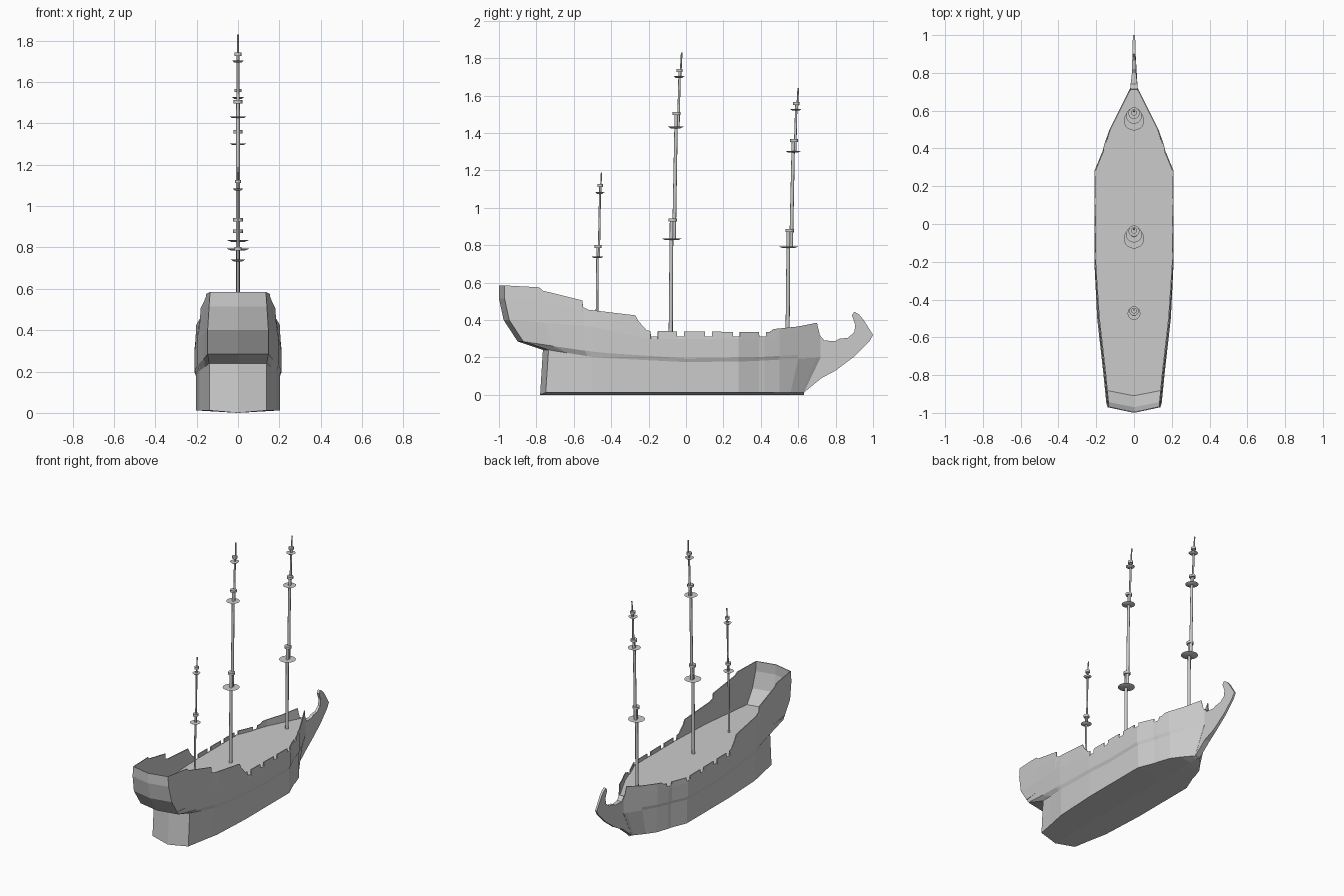
import bpy, bmesh, math

if "Cube" in bpy.data.objects:
    bpy.data.objects.remove(bpy.data.objects["Cube"])

def lerp(table, y):
    """Piecewise-linear lookup in a list of (y, value)."""
    if y <= table[0][0]:
        return table[0][1]
    for (a, u), (b, v) in zip(table, table[1:]):
        if y <= b:
            return u + (v - u) * (y - a) / (b - a)
    return table[-1][1]

def make(name, verts, faces):
    bm = bmesh.new()
    vs = [bm.verts.new(v) for v in verts]
    for f in faces:
        bm.faces.new([vs[i] for i in f])
    bmesh.ops.recalc_face_normals(bm, faces=bm.faces)
    me = bpy.data.meshes.new(name)
    bm.to_mesh(me)
    bm.free()
    ob = bpy.data.objects.new(name, me)
    bpy.context.collection.objects.link(ob)
    return ob

# Hull lines, all as functions of y (stern -0.97 to bow 0.72)
STERN, BOW = -0.97, 0.72
width = [(STERN, .147), (-.78, .165), (-.5, .195), (-.2, .21), (.28, .21),
         (.39, .165), (.42, .158), (.5, .13), (BOW, .02)]
tumble = [(STERN, .012), (-.5, .008), (-.2, .003), (.72, 0)]
wale = [(STERN, .24), (-.4, .195), (0, .175), (.35, .18), (BOW, .2)]
sheer = [(STERN, .40), (-.5, .365), (-.25, .31), (-.2, .3), (BOW, .295)]
rail = [(STERN, .585), (-.785, .575), (-.765, .557), (-.555, .505), (-.55, .47),
        (-.52, .455), (-.27, .425), (-.255, .395), (-.21, .345)]
for p in (-.17, -.03, .12, .27, .41):          # gun port notches
    top = .341 - .01 * (p + .17)
    rail += [(p - .019, top), (p - .018, .312), (p + .018, .312), (p + .019, top)]
rail += [(.45, .337), (.47, .352), (.6, .365), (.7, .385), (BOW, .30)]
stern_y = [-.75, -.735, -.87, -.945, -.97, -.97]

def station(y):
    """Six (x, y, z) points from bilge to rail."""
    w, b, s, r = lerp(width, y), lerp(wale, y), lerp(sheer, y), lerp(rail, y)
    k = lerp(tumble, y)
    c = b + lerp([(STERN, .045), (-.6, .03), (0, .02)], y)
    low = w - (.008 if y < .6 else 0)
    pts = []
    for i, (x, z) in enumerate([(low, .012), (low, b), (w, c), (w, s),
                                (w - k * .6, s + (r - s) * .62), (w - k, r)]):
        yy = y
        if y < -.5:
            yy = -.5 + (y + .5) * (stern_y[i] + .5) / (STERN + .5)
        elif y > .5 and i == 0:
            yy = .5 + (y - .5) * .13 / .22
        pts.append((x, yy, z))
    return pts

# Hull shell
ys = sorted({p[0] for t in (width, wale, sheer, rail) for p in t})
verts, faces = [], []
for y in ys:
    pts = station(y)
    keel = (0, pts[0][1] - (.03 if y == STERN else 0), 0)
    verts += [*reversed(pts), keel, *[(-x, yy, z) for x, yy, z in pts]]
N = 13
for s in range(len(ys) - 1):
    for j in range(N - 1):
        a = s * N + j
        faces.append((a, a + 1, a + N + 1, a + N))
# V-shaped transom and narrow stem face
centre = [6]
for x, y, z in station(STERN)[1:]:
    centre.append(len(verts))
    verts.append((0, y - .03, z))
e = (len(ys) - 1) * N
for r in range(5):
    R, L = 5 - r, 7 + r
    if r == 0:
        faces += [(5, 6, centre[1], 4), (6, 7, 8, centre[1])]
    else:
        faces += [(R, centre[r], centre[r + 1], R - 1), (centre[r], L, L + 1, centre[r + 1])]
    faces.append((e + R, e + L, e + L + 1, e + R - 1))
faces += [(e + 5, e + 6, e + 7)]
hull = make("hull", verts, faces)
mod = hull.modifiers.new("planking", 'SOLIDIFY')
mod.thickness, mod.offset = .006, -1

# Deck
dy = [-.885, -.78, -.5, -.2, .28, .39, .42, .5, .715]
side = [(lerp(width, y) - .004, y, .31) for y in dy]
outline = [(0, -.913, .31)] + side + [(-x, y, z) for x, y, z in reversed(side)]
make("deck", outline, [range(len(outline))])

# Beakhead with curled prow
prow = [(.625, .008), (.725, .09), (.8, .13), (.9, .205), (.98, .285), (1.0, .32),
        (.95, .40), (.925, .43), (.9, .445), (.887, .425), (.905, .375), (.9, .335),
        (.865, .305), (.82, .3), (.8, .288), (.74, .29), (.715, .32), (.69, .2)]
thick = [(.62, .019), (.73, .019), (.8, .011), (1, .006)]
n = len(prow)
verts = [(sx * lerp(thick, y), y, z) for sx in (1, -1) for y, z in prow]
faces = [range(n), range(n, 2 * n)]
faces += [(i, (i + 1) % n, n + (i + 1) % n, n + i) for i in range(n)]
make("beakhead", verts, faces)

# Masts
def spar(name, y0, z0, y1, z1, r0, r1, sides=12):
    verts = []
    for y, z, r in ((y0, z0, r0), (y1, z1, r1)):
        verts += [(r * math.cos(2 * math.pi * i / sides),
                   y + r * math.sin(2 * math.pi * i / sides), z) for i in range(sides)]
    faces = [range(sides), range(sides, 2 * sides)]
    faces += [(i, (i + 1) % sides, sides + (i + 1) % sides, sides + i) for i in range(sides)]
    ob = make(name, verts, faces)
    ob.data.shade_smooth()
    ob.data.set_sharp_from_angle(angle=math.radians(40))

def mast(name, poles, tops):
    for i, (y0, z0, y1, z1, r) in enumerate(poles):
        spar(f"{name}_pole_{i + 1}", y0, z0, y1, z1, r, r * .88)
    for i, (y, z, r, cy, cz, cr) in enumerate(tops):
        spar(f"{name}_top_{i + 1}", y, z - .005, y, z + .004, r * .6, r, 20)
        spar(f"{name}_cap_{i + 1}", cy, cz - .009, cy, cz + .007, cr, cr)

mast("main_mast",
     [(-.082, .31, -.077, .94, .011), (-.064, .83, -.052, 1.51, .010),
      (-.041, 1.43, -.034, 1.735, .007), (-.03, 1.70, -.023, 1.83, .005)],
     [(-.076, .832, .054, -.071, .935, .023), (-.055, 1.43, .043, -.05, 1.505, .021),
      (-.037, 1.70, .029, -.035, 1.735, .017)])
mast("fore_mast",
     [(.543, .31, .548, .885, .011), (.562, .79, .574, 1.36, .010),
      (.583, 1.30, .59, 1.56, .007), (.594, 1.52, .60, 1.64, .005)],
     [(.549, .79, .054, .554, .88, .023), (.573, 1.30, .042, .578, 1.36, .021),
      (.587, 1.524, .03, .59, 1.56, .017)])
mast("mizzen_mast",
     [(-.477, .31, -.473, .80, .007), (-.466, .735, -.459, 1.12, .006),
      (-.457, 1.08, -.452, 1.19, .004)],
     [(-.473, .737, .034, -.47, .795, .018), (-.461, 1.08, .025, -.459, 1.12, .015)])
